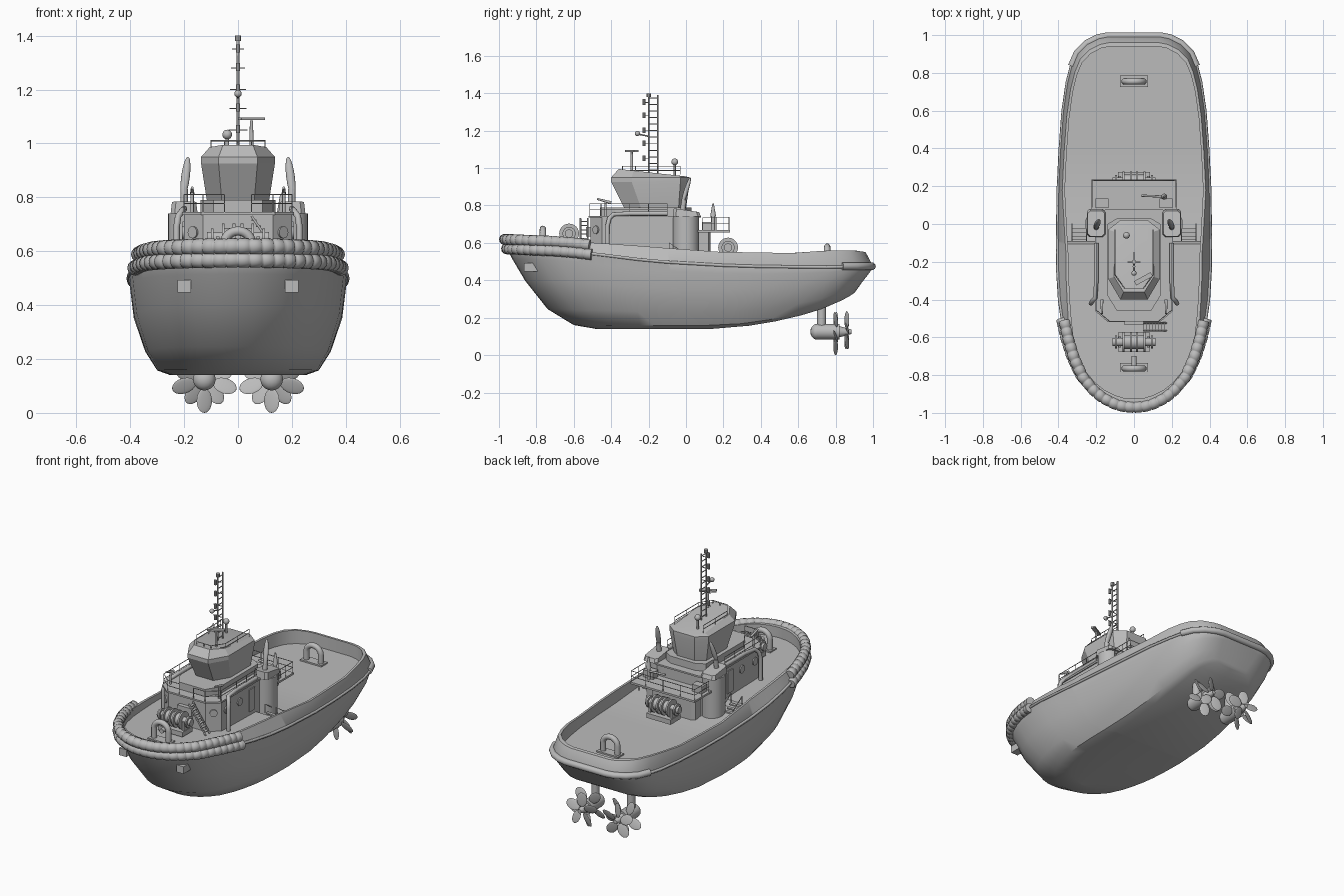
import bpy, bmesh, math
from mathutils import Matrix, Vector

cube = bpy.data.objects.get("Cube")
if cube:
    bpy.data.objects.remove(cube, do_unlink=True)

gray = bpy.data.materials.new("plain gray")
gray.use_nodes = True
gray.diffuse_color = (0.5, 0.5, 0.5, 1)
for n in gray.node_tree.nodes:
    if n.type == 'BSDF_PRINCIPLED':
        n.inputs["Base Color"].default_value = gray.diffuse_color


def add(name, data):
    ob = bpy.data.objects.new(name, data)
    bpy.context.collection.objects.link(ob)
    data.materials.append(gray)
    return ob


def finish(name, bm, angle=30):
    bmesh.ops.recalc_face_normals(bm, faces=bm.faces)
    me = bpy.data.meshes.new(name)
    bm.to_mesh(me)
    bm.free()
    for p in me.polygons:
        p.use_smooth = True
    me.set_sharp_from_angle(angle=math.radians(angle))
    return add(name, me)


def box(name, c, d, rot=None):
    bm = bmesh.new()
    m = Matrix.Translation(c) @ (rot or Matrix()) @ Matrix.Diagonal((*d, 1))
    bmesh.ops.create_cube(bm, size=1, matrix=m)
    return finish(name, bm)


def rod(name, a, b, r, r2=None, seg=20):
    a, b = Vector(a), Vector(b)
    q = (b - a).to_track_quat('Z', 'Y').to_matrix().to_4x4()
    bm = bmesh.new()
    bmesh.ops.create_cone(bm, cap_ends=True, segments=seg, radius1=r, radius2=r if r2 is None else r2,
                          depth=(b - a).length, matrix=Matrix.Translation((a + b) / 2) @ q)
    return finish(name, bm)


def ball(name, c, d, rot=None):
    bm = bmesh.new()
    m = Matrix.Translation(c) @ (rot or Matrix()) @ Matrix.Diagonal((*d, 1))
    bmesh.ops.create_uvsphere(bm, u_segments=16, v_segments=10, radius=1, matrix=m)
    return finish(name, bm, 80)


def tube(name, paths, r, radii=None, res=1):
    cu = bpy.data.curves.new(name, 'CURVE')
    cu.dimensions, cu.bevel_depth, cu.bevel_resolution, cu.use_fill_caps = '3D', r, res, True
    for path in paths:
        sp = cu.splines.new('POLY')
        sp.points.add(len(path) - 1)
        for i, p in enumerate(path):
            sp.points[i].co = (*p, 1)
            sp.points[i].radius = radii[i] if radii else 1
    return add(name, cu)


def loft(name, rings):
    bm = bmesh.new()
    rows = [[bm.verts.new(p) for p in ring] for ring in rings]
    n = len(rows[0])
    for a, b in zip(rows, rows[1:]):
        for i in range(n):
            bm.faces.new((a[i], a[(i + 1) % n], b[(i + 1) % n], b[i]))
    bm.faces.new(rows[0])
    bm.faces.new(rows[-1])
    return finish(name, bm, 15)


def octagon(w, yf, yb, cx, cf, cb, z, slope=0):
    half = [(w - cx, yf), (w, yf + cf), (w, yb - cb), (w - cx, yb)]
    pts = half + [(-x, y) for x, y in reversed(half)]
    return [(x, y, z - slope * (y - yf)) for x, y in pts]


def lerp(table, v):
    for (a, p), (b, q) in zip(table, table[1:]):
        if v <= b:
            return p + (q - p) * max(0, (v - a) / (b - a))
    return table[-1][1]


# hull: plan outline, sheer lines and lofted levels
PLAN = [(-.96, 0), (-.955, .06), (-.94, .11), (-.91, .17), (-.87, .22), (-.8, .28), (-.7, .327), (-.6, .358),
        (-.5, .38), (-.4, .394), (-.25, .403), (-.1, .405), (-.085, .405), (.2, .4), (.4, .39), (.6, .375),
        (.75, .353), (.84, .33), (.91, .3), (.96, .25), (.99, .19), (1, .14), (1.0001, 0)]
KEEL = [(.2, .14), (.4, .165), (.55, .195), (.7, .235), (.85, .3), (.92, .345), (1, .4)]
STRAKE = [(-1, .575), (-.65, .56), (-.4, .53), (-.2, .505), (0, .49), (.3, .475), (.75, .47), (1, .475)]
TOP = [(-1, .635), (-.6, .608), (-.3, .588), (-.1, .572), (0, .555), (.6, .545), (.75, .56), (.9, .56), (1, .545)]
DECK = [(-.95, .565), (-.1, .545), (-.085, .475), (1, .475)]
INSET = [(-.7, .97), (-.45, .9), (-.12, .89), (0, .95), (1, .95)]
LEVELS = [(-.48, .9, 0, 0), (-.48, .9, .62, 0), (-.6, .91, .74, .05), (-.74, .94, .85, .25),
          (-.86, .98, .955, .6), (-.93, 1, .985, .87), (-.96, 1, 1, 1),
          (-.955, .96, 'top', 0), (-.925, .94, 'inner', 0), (-.925, .94, 'deck', 0), (-.925, .94, 'mid', 0)]


def hull_point(y, w, level):
    y0, y1, f, fz = level
    y = y0 + (y1 - y0) * (y + .96) / 1.96
    k = lerp(INSET, y)
    if f == 'top':
        return w * k, y, lerp(TOP, y)
    if f == 'inner':
        return w * (k - .035), y, lerp(TOP, y)
    if f == 'deck':
        return w * (k - .035), y, lerp(DECK, y)
    if f == 'mid':
        return 0, y, lerp(DECK, y)
    zk = lerp(KEEL, y)
    return w * f, y, zk + fz * (lerp(STRAKE, y) - zk)


bm = bmesh.new()
for s in (-1, 1):
    grid = []
    for y, w in PLAN:
        pts = [hull_point(y, w, lv) for lv in LEVELS]
        grid.append([bm.verts.new((s * p[0], p[1], p[2])) for p in pts])
    for a, b in zip(grid, grid[1:]):
        for i in range(len(LEVELS) - 1):
            bm.faces.new((a[i], a[i + 1], b[i + 1], b[i]))
bmesh.ops.remove_doubles(bm, verts=bm.verts, dist=.0003)
bmesh.ops.dissolve_degenerate(bm, edges=bm.edges, dist=.0001)
finish("hull", bm, 35)


# fenders and rubbing strake
def outline(limit, scale, shift, dz, table):
    half = [(w * scale, y + shift, lerp(table, y) + dz) for y, w in PLAN if y <= limit]
    return [Vector((-x, y, z)) for x, y, z in reversed(half)] + [Vector(p) for p in half[1:]]


def resample(path, dist):
    for a, b in zip(path, path[1:]):
        d = (b - a).length
        if dist <= d:
            return a.lerp(b, dist / d)
        dist -= d
    return path[-1]


def fender(name, path, r, count):
    total = sum((b - a).length for a, b in zip(path, path[1:]))
    pts, radii = [], []
    for i in range(count):
        for t, k in ((0, .82), (.1, 1), (.5, 1), (.9, 1)):
            pts.append(resample(path, total * (i + t) / count))
            radii.append(k)
    tube(name, [pts], r, radii, 4)


fender("upper_bow_fender", outline(-.5, .97, -.01, .045, STRAKE), .03, 30)
fender("lower_bow_fender", outline(-.5, 1.01, 0, -.005, STRAKE), .029, 30)
tube("rubbing_strake", [outline(2, 1, 0, 0, STRAKE)], .009)
tube("stern_fender", [[(s * w, y - .005, .475) for y, w in PLAN if y > .8] for s in (-1, 1)], .02, None, 3)

# deckhouse, upper tier and wheelhouse
loft("deckhouse", [octagon(.2, -.51, .07, .07, .06, .02, z) for z in (.47, .735)])
loft("deckhouse_roof", [octagon(.207, -.52, .08, .07, .06, .02, z) for z in (.735, .745)])
loft("upper_tier", [octagon(.14, -.46, .03, .05, .08, .03, z) for z in (.74, .79)])
loft("wheelhouse", [octagon(.115, -.33, 0, .055, .09, .04, .785), octagon(.137, -.4, .02, .065, .11, .05, .925),
                    octagon(.137, -.4, .02, .065, .11, .05, .95), octagon(.105, -.36, .0, .05, .08, .04, .995, .11)])
loft("aft_house", [octagon(.15, .05, .13, .02, .01, .01, z) for z in (.47, .66)])
box("aft_platform", (0, .15, .662), (.45, .17, .012))

# doors and portholes
for s in (-1, 1):
    for y in (-.4, -.27):
        rod("porthole", (s * .199, y, .67), (s * .207, y, .67), .024)
    box("side_door", (s * .2, -.15, .64), (.012, .055, .14))
    rod("front_porthole", (s * .164, -.479, .67), (s * .17, -.486, .67), .022)
box("front_locker", (0, -.515, .66), (.1, .04, .05))

# funnels, exhausts, pipes and side steps
for s, side in ((-1, "right"), (1, "left")):
    rod(side + "_funnel_casing", (s * .19, 0, .475), (s * .19, 0, .74), .07, None, 24)
    loft(side + "_funnel_cap", [octagon(.05, -.07, .08, .015, .015, .015, .74), octagon(.045, -.065, .07, .015, .015, .015, .785, .15)])
    cap = bpy.context.collection.objects[-1]
    cap.location.x = s * .2
    ball(side + "_exhaust", (s * .195, 0, .875), (.016, .012, .08), Matrix.Rotation(-.3, 4, 'X') @ Matrix.Rotation(-s * .12, 4, 'Y'))
    rod(side + "_exhaust_stub", (s * .2, -.02, .76), (s * .2, -.01, .83), .014)
    tube(side + "_vent_pipe", [[(s * .228, -.42, .55), (s * .228, -.42, .69), (s * .222, -.41, .73), (s * .205, -.39, .752),
                                (s * .2, -.3, .757), (s * .2, -.1, .757)]], .012, None, 3)
    for i in range(4):
        box(side + "_deck_step", (s * .29, -.075 + .02 * i, .54 - .016 * i), (.07, .02, .008))
    for x in (.252, .328):
        tube(side + "_step_rail", [[(s * x, -.09, .545), (s * x, -.09, .6), (s * x, 0, .54), (s * x, 0, .475)]], .003)
    rod(side + "_monitor_post", (s * .17, -.43, .74), (s * .17, -.43, .82), .006)
    rod(side + "_monitor_barrel", (s * .17, -.4, .815), (s * .17, -.475, .835), .008, .005)
    box(side + "_hawse_frame", (s * .2, -.83, .47), (.05, .07, .045))
    box(side + "_side_locker", (s * .17, .11, .69), (.07, .05, .045))
rod("deck_monitor_post", (.16, .145, .665), (.16, .145, .74), .01)
rod("deck_monitor_cone", (.16, .145, .74), (.16, .145, .81), .016, .004)
rod("deck_monitor_arm", (.16, .145, .72), (.04, .15, .73), .006)


# railings
def rail(name, pts, h):
    paths = [[(x, y, z + h * k) for x, y, z in pts] for k in (.5, 1)]
    paths += [[p, (p[0], p[1], p[2] + h)] for p in pts]
    tube(name, paths, .0022)


for s in (-1, 1):
    rail("house_rail", [(s * x, y, .745) for x, y in ((.05, -.515), (.13, -.515), (.2, -.455), (.2, -.3), (.2, -.2), (.2, -.1))], .065)
    rail("platform_rail", [(s * x, y, .667) for x, y in ((.222, .09), (.222, .16), (.222, .23), (.12, .23), (0, .23))], .07)
    rail("roof_rail", [(s * x, y, .965) for x, y in ((.1, -.03), (.1, -.15), (.1, -.27), (.05, -.34), (0, -.34))], .045)
    tube("stair_side", [[(.05, -.545 + s * .02, .73), (.17, -.545 + s * .02, .56)]], .005)
for i in range(7):
    box("stair_tread", (.06 + .016 * i, -.545, .715 - .0226 * i), (.018, .04, .005))

# mast, radar and searchlight
tube("mast", [[(0, y, .95), (0, y, 1.39)] for y in (-.2, -.152)], .005)
for i in range(12):
    z = .99 + .035 * i
    tube("mast_rung", [[(0, -.2, z), (0, -.152, z)]], .003)
for i, z in enumerate((1.05, 1.13, 1.2, 1.28, 1.35)):
    tube("mast_crossbar", [[(-.035 + .003 * i, -.2, z), (.035 - .003 * i, -.2, z)], [(0, -.2, z), (0, -.23, z)]], .0025)
    rod("mast_lamp", (0, -.225, z - .012), (0, -.225, z + .018), .008, None, 10)
rod("mast_top_light", (0, -.2, 1.38), (0, -.2, 1.4), .012, None, 10)
rod("mast_radar_arm", (0, -.2, 1.17), (0, -.27, 1.185), .004, None, 8)
ball("mast_dome", (0, -.26, 1.185), (.014, .014, .014))
rod("radar_post", (.05, -.29, .97), (.05, -.29, 1.085), .008, .006)
box("radar_bar", (.05, -.29, 1.092), (.1, .025, .01), Matrix.Rotation(.5, 4, 'Z'))
rod("searchlight_post", (-.04, -.06, .95), (-.04, -.06, 1.02), .006)
ball("searchlight", (-.04, -.06, 1.033), (.018, .018, .018))


# winches and towing staples
def winch(name, y, z):
    box(name + "_base", (0, y, z - .065), (.17, .1, .03))
    rod(name + "_shaft", (-.115, y, z), (.115, y, z), .022)
    rod(name + "_drum", (-.06, y, z), (.06, y, z), .036)
    for x in (-.095, -.055, -.015, .015, .055, .095):
        r = .035 if abs(x) > .09 else .053
        rod(name + "_flange", (x - .005, y, z), (x + .005, y, z), r, None, 24)
    for x in (-.075, .075):
        box(name + "_bearing", (x, y, z - .03), (.014, .06, .07))


def staple(name, y, z, h):
    arc = [(.05 * math.cos(a), y, z + h + .045 * math.sin(a)) for a in (math.pi * i / 12 for i in range(13))]
    tube(name, [[(.05, y, z)] + arc + [(-.05, y, z)]], .017, None, 4)
    box(name + "_plate", (0, y, z + .004), (.15, .06, .01))


winch("bow_winch", -.625, .65)
winch("aft_winch", .225, .575)
staple("bow_staple", -.765, .56, .07)
staple("stern_staple", .755, .475, .06)
rod("bow_bollard", (0, -.765, .62), (0, -.7, .62), .014)

# thruster pods and propellers
for s, side in ((-1, "right"), (1, "left")):
    c = Vector((s * .125, 0, .125))
    rod(side + "_thruster_strut", c + Vector((0, .725, 0)), c + Vector((0, .725, .15)), .024)
    rod(side + "_thruster_pod", c + Vector((0, .7, 0)), c + Vector((0, .82, 0)), .042)
    ball(side + "_pod_nose", c + Vector((0, .7, 0)), (.042, .035, .042))
    rod(side + "_propeller_hub", c + Vector((0, .82, 0)), c + Vector((0, .885, 0)), .03, .012)
    for y, start, reach in ((.8, 180, .08), (.86, 216, .065)):
        for i in range(5):
            turn = Matrix.Rotation(math.radians(start + 72 * i), 4, 'Y')
            pos = c + Vector((0, y, 0)) + turn @ Vector((0, 0, reach))
            ball(side + "_propeller_blade", pos, (.031, .004, .045), turn @ Matrix.Rotation(s * .4, 4, 'Z'))
